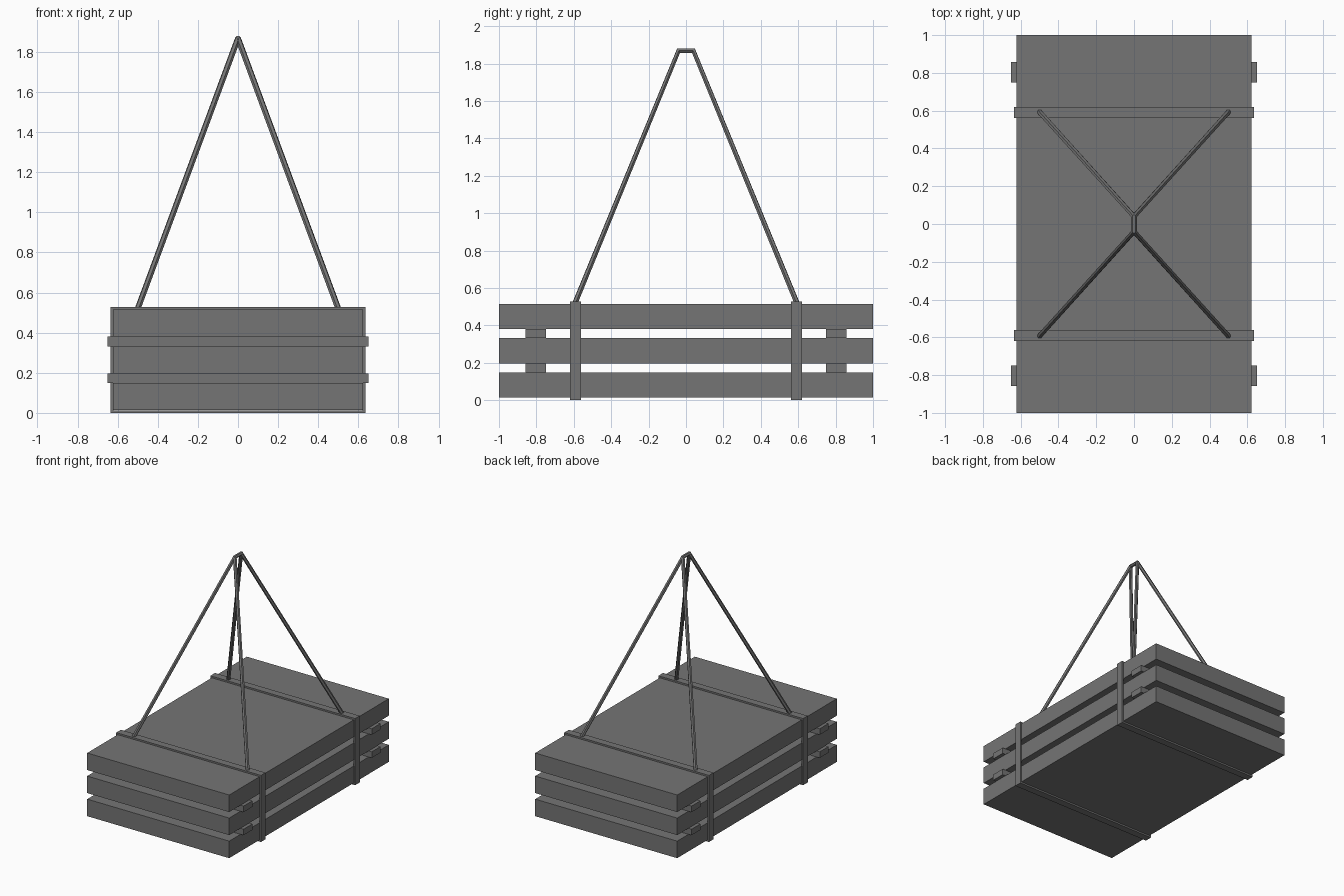
import bpy, bmesh, math

if "Cube" in bpy.data.objects:
    bpy.data.objects.remove(bpy.data.objects["Cube"])

# dark grey finish for every part
DARK = bpy.data.materials.new("dark_grey")
DARK.diffuse_color = (0.176, 0.176, 0.176, 1)
DARK.use_nodes = True
DARK.node_tree.nodes["Principled BSDF"].inputs["Base Color"].default_value = DARK.diffuse_color


def add(name, bm):
    me = bpy.data.meshes.new(name)
    bm.to_mesh(me)
    bm.free()
    me.materials.append(DARK)
    bpy.context.collection.objects.link(bpy.data.objects.new(name, me))


def box(name, lo, hi):
    bm = bmesh.new()
    bmesh.ops.create_cube(bm, size=1)
    for v in bm.verts:
        v.co = [(lo[i] + hi[i]) / 2 + v.co[i] * (hi[i] - lo[i]) for i in range(3)]
    add(name, bm)


def strap(name, y, w, x, z0, z1, t):
    # closed rectangular band wrapped around the stack
    bm = bmesh.new()
    rings = []
    for sx, top in [(-1, 0), (1, 0), (1, 1), (-1, 1)]:
        zo = z1 if top else z0
        zi = z1 - t if top else z0 + t
        xi = sx * (x - t)
        rings.append([bm.verts.new(p) for p in (
            (sx * x, y - w, zo), (sx * x, y + w, zo),
            (xi, y + w, zi), (xi, y - w, zi))])
    for i in range(4):
        a, b = rings[i], rings[(i + 1) % 4]
        for j in range(4):
            k = (j + 1) % 4
            bm.faces.new((a[j], a[k], b[k], b[j]))
    bmesh.ops.recalc_face_normals(bm, faces=bm.faces)
    add(name, bm)


def rope(name, pts, r):
    # six-sided tube along a polyline
    cu = bpy.data.curves.new(name, 'CURVE')
    cu.dimensions = '3D'
    cu.bevel_depth = r
    cu.bevel_resolution = 1
    cu.use_fill_caps = True
    cu.materials.append(DARK)
    sp = cu.splines.new('POLY')
    sp.points.add(len(pts) - 1)
    for p, co in zip(sp.points, pts):
        p.co = (*co, 1)
        p.tilt = math.radians(30)
    sp.use_smooth = False
    ob = bpy.data.objects.new(name, cu)
    bpy.context.collection.objects.link(ob)
    bpy.ops.object.select_all(action='DESELECT')
    ob.select_set(True)
    bpy.context.view_layer.objects.active = ob
    bpy.ops.object.convert(target='MESH')


# three stacked slabs
for i, z in enumerate((0.014, 0.197, 0.38)):
    box(f"slab_{i + 1}", (-0.623, -1, z), (0.623, 1, z + 0.135))

# spacer battens between slabs
for i, z in enumerate((0.149, 0.332)):
    for s, side in ((-1, "front"), (1, "back")):
        y = s * 0.803
        box(f"spacer_{side}_{i + 1}", (-0.65, y - 0.055, z), (0.65, y + 0.055, z + 0.048))

# straps around the stack
for s, side in ((-1, "front"), (1, "back")):
    strap(f"strap_{side}", s * 0.59, 0.029, 0.635, 0, 0.528, 0.013)

# lifting ropes meeting at the top
for s, side in ((-1, "left"), (1, "right")):
    rope(f"lifting_rope_{side}",
         [(s * 0.5, -0.593, 0.52), (0, -0.04, 1.868),
          (0, 0.04, 1.868), (s * 0.5, 0.593, 0.52)], 0.015)
